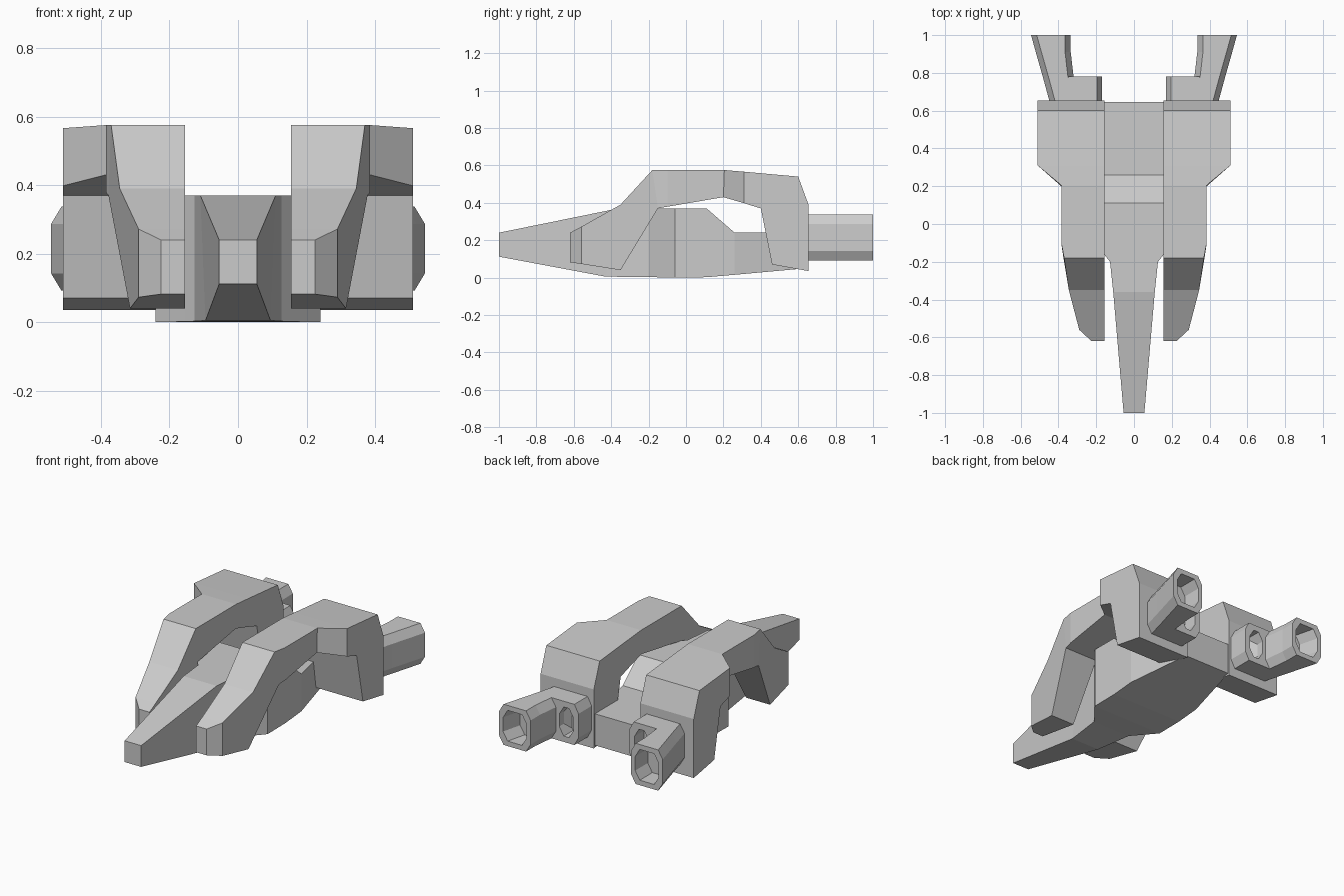
import bpy, bmesh

if "Cube" in bpy.data.objects:
    bpy.data.objects.remove(bpy.data.objects["Cube"])


def loft(name, rings, cap_start=True):
    """Skin a list of equal-length rings and cap the ends."""
    bm = bmesh.new()
    vs = [[bm.verts.new(p) for p in r] for r in rings]
    n = len(rings[0])
    for a, b in zip(vs, vs[1:]):
        for i in range(n):
            j = (i + 1) % n
            bm.faces.new((a[i], a[j], b[j], b[i]))
    if cap_start:
        bm.faces.new(vs[0])
    bm.faces.new(vs[-1])
    bmesh.ops.recalc_face_normals(bm, faces=bm.faces)
    me = bpy.data.meshes.new(name)
    bm.to_mesh(me)
    bm.free()
    ob = bpy.data.objects.new(name, me)
    bpy.context.collection.objects.link(ob)
    return ob


def mirror(ob):
    mod = ob.modifiers.new("mirror", 'MIRROR')
    mod.use_axis[0] = True


def octagon(y, x0, x1, z0, z1, cl=.03, cr=.03, cz=.05):
    """Chamfered rectangle facing +y; cl / cr are the side chamfer widths."""
    return [(x0 + cl, y, z0), (x1 - cr, y, z0), (x1, y, z0 + cz), (x1, y, z1 - cz),
            (x1 - cr, y, z1), (x0 + cl, y, z1), (x0, y, z1 - cz), (x0, y, z0 + cz)]


# Central hull: y bottom, y top, half width bottom / top, z bottom, z top
hull = [(-1, -1, .055, .055, .112, .24),
        (-.43, -.36, .095, .11, .005, .37),
        (-.2, -.2, .127, .127, .003, .37),
        (-.165, -.165, .155, .155, .002, .37),
        (-.06, -.06, .24, .24, 0, .37),
        (.11, .11, .24, .24, .002, .37),
        (.26, .26, .24, .24, .015, .24),
        (.645, .645, .157, .157, .05, .24)]
loft("hull", [[(-wb, yb, zb), (wb, yb, zb), (wt, yt, zt), (-wt, yt, zt)]
              for yb, yt, wb, wt, zb, zt in hull])

# Arched side arm: (y, z, outer x) along the top and along the underside
INNER = .155
arm_top = [(-.62, .24, .225), (-.56, .272, .29), (-.35, .39, .345), (-.18, .575, .37),
           (-.1, .575, .385), (.205, .575, .385), (.31, .566, .51), (.6, .54, .51),
           (.655, .39, .51), (.655, .035, .51)]
arm_under = [(-.62, .082, .225), (-.56, .073, .29), (-.35, .04, .315), (-.15, .37, .378),
             (-.1, .379, .385), (.2, .43, .385), (.31, .398, .51), (.37, .379, .51),
             (.4, .37, .51), (.46, .07, .51)]
mirror(loft("side_arm", [[(INNER, ty, tz), (tx, ty, tz), (ux, uy, uz), (INNER, uy, uz)]
                         for (ty, tz, tx), (uy, uz, ux) in zip(arm_top, arm_under)]))

# Splayed long exhaust with recessed opening
Z0, Z1 = .092, .337
mirror(loft("long_exhaust", [
    octagon(.64, .25, .445, Z0, Z1), octagon(.78, .32, .483, Z0, Z1),
    octagon(.91, .335, .52, Z0, Z1), octagon(1, .335, .545, Z0, Z1),
    octagon(1, .362, .518, Z0 + .03, Z1 - .03),
    octagon(.88, .362, .488, Z0 + .03, Z1 - .03)]))

# Short inner exhaust joined to the long one
mirror(loft("short_exhaust", [
    octagon(.64, .17, .35, Z0, Z1, .027, .002), octagon(.78, .17, .35, Z0, Z1, .027, .002),
    octagon(.78, .203, .298, Z0 + .035, Z1 - .035),
    octagon(.69, .203, .298, Z0 + .035, Z1 - .035)]))
